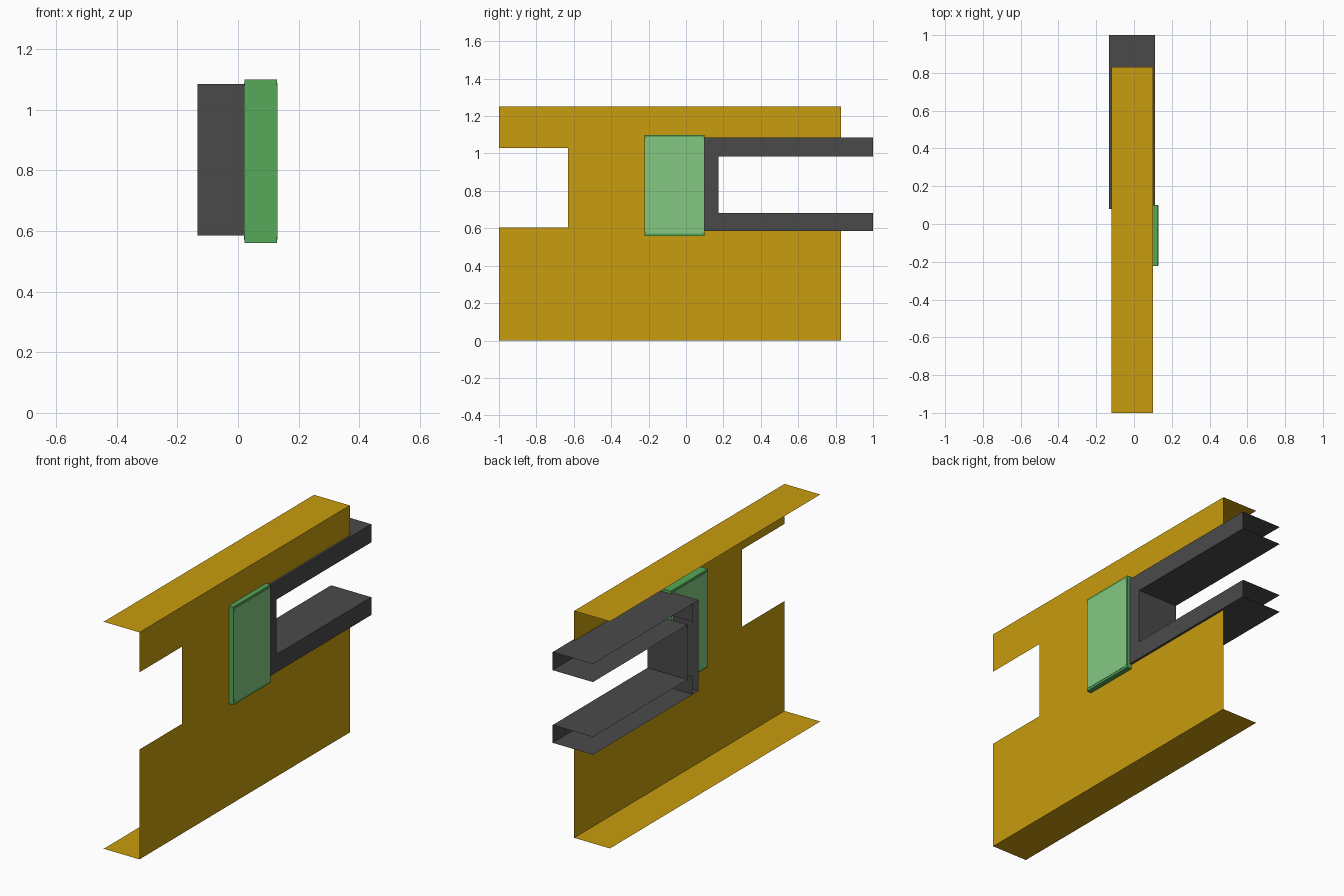
import bpy, bmesh, math

if "Cube" in bpy.data.objects:
    bpy.data.objects.remove(bpy.data.objects["Cube"])


def material(name, rgb):
    m = bpy.data.materials.new(name)
    lin = [((c / 255 + 0.055) / 1.055) ** 2.4 for c in rgb]
    m.diffuse_color = (*lin, 1)
    m.use_nodes = True
    m.node_tree.nodes["Principled BSDF"].inputs["Base Color"].default_value = m.diffuse_color
    return m


GOLD = material("ochre", (200, 156, 14))
DARK = material("charcoal", (74, 74, 74))
GREEN = material("green", (86, 168, 89))
PALE = material("pale_green", (132, 201, 132))


def finish(bm, name, mat):
    bmesh.ops.recalc_face_normals(bm, faces=bm.faces[:])
    me = bpy.data.meshes.new(name)
    bm.to_mesh(me)
    bm.free()
    me.materials.append(mat)
    ob = bpy.data.objects.new(name, me)
    bpy.context.collection.objects.link(ob)
    return ob


def folded_sheet(name, outline, x_web, x_lip, mat, has_lip, extra=()):
    """Thin sheet: flat web from a (y, z) outline, lips folded along chosen edges."""
    bm = bmesh.new()
    web = [bm.verts.new((x_web, y, z)) for y, z in outline]
    bm.faces.new(web)
    n = len(outline)
    lip = [bm.verts.new((x_lip, y, z)) for y, z in outline]
    for i in range(n):
        j = (i + 1) % n
        if has_lip(outline[i], outline[j]):
            bm.faces.new((web[i], web[j], lip[j], lip[i]))
    # cross plates inside the channel
    for y, z0, z1 in extra:
        bm.faces.new([bm.verts.new(p) for p in ((x_web, y, z0), (x_web, y, z1),
                                                (x_lip, y, z1), (x_lip, y, z0))])
    for v in lip:
        if not v.link_faces:
            bm.verts.remove(v)
    return finish(bm, name, mat)


# Large channel: web with a notch at each end, flanges along top and bottom
folded_sheet("main_channel",
             [(-1, 0), (0.83, 0), (0.83, 0.585), (0.08, 0.585), (0.08, 1.085),
              (0.83, 1.085), (0.83, 1.25), (-1, 1.25), (-1, 1.03),
              (-0.63, 1.03), (-0.63, 0.605), (-1, 0.605)],
             0.10, -0.118, GOLD,
             lambda a, b: a[1] == b[1] and a[1] in (0, 1.25))

# Fork: U-shaped web with lips on all edges except the open arm ends
folded_sheet("fork_bracket",
             [(0.08, 0.585), (1, 0.585), (1, 0.683), (0.175, 0.683),
              (0.175, 0.985), (1, 0.985), (1, 1.085), (0.08, 1.085)],
             0.112, -0.133, DARK,
             lambda a, b: not (a[0] == 1 and b[0] == 1),
             [(0.13, 0.585, 0.683), (0.13, 0.985, 1.085)])


def rounded_slab(name, x0, x1, y0, y1, z0, z1, r, mat, steps=4):
    """Slab along x with rounded (y, z) corners; r = 0 gives a plain box."""
    pts = []
    for k, (cy, cz) in enumerate(((y1 - r, z1 - r), (y0 + r, z1 - r),
                                  (y0 + r, z0 + r), (y1 - r, z0 + r))):
        for s in range(steps + 1 if r else 1):
            a = math.pi / 2 * (k + s / steps)
            pts.append((cy + r * math.cos(a), cz + r * math.sin(a)))
    bm = bmesh.new()
    f = bm.faces.new([bm.verts.new((x0, y, z)) for y, z in pts])
    ext = bmesh.ops.extrude_face_region(bm, geom=[f])["geom"]
    bmesh.ops.translate(bm, vec=(x1 - x0, 0, 0),
                        verts=[g for g in ext if isinstance(g, bmesh.types.BMVert)])
    return finish(bm, name, mat)


# Joint block with a pale panel on each broad face
rounded_slab("joint_block", 0.022, 0.128, -0.222, 0.10, 0.56, 1.10, 0, GREEN)
for side, x in (("left", 0.02), ("right", 0.127)):
    rounded_slab(f"joint_panel_{side}", x, x + 0.003, -0.219, 0.097,
                 0.572, 1.088, 0.018, PALE)
